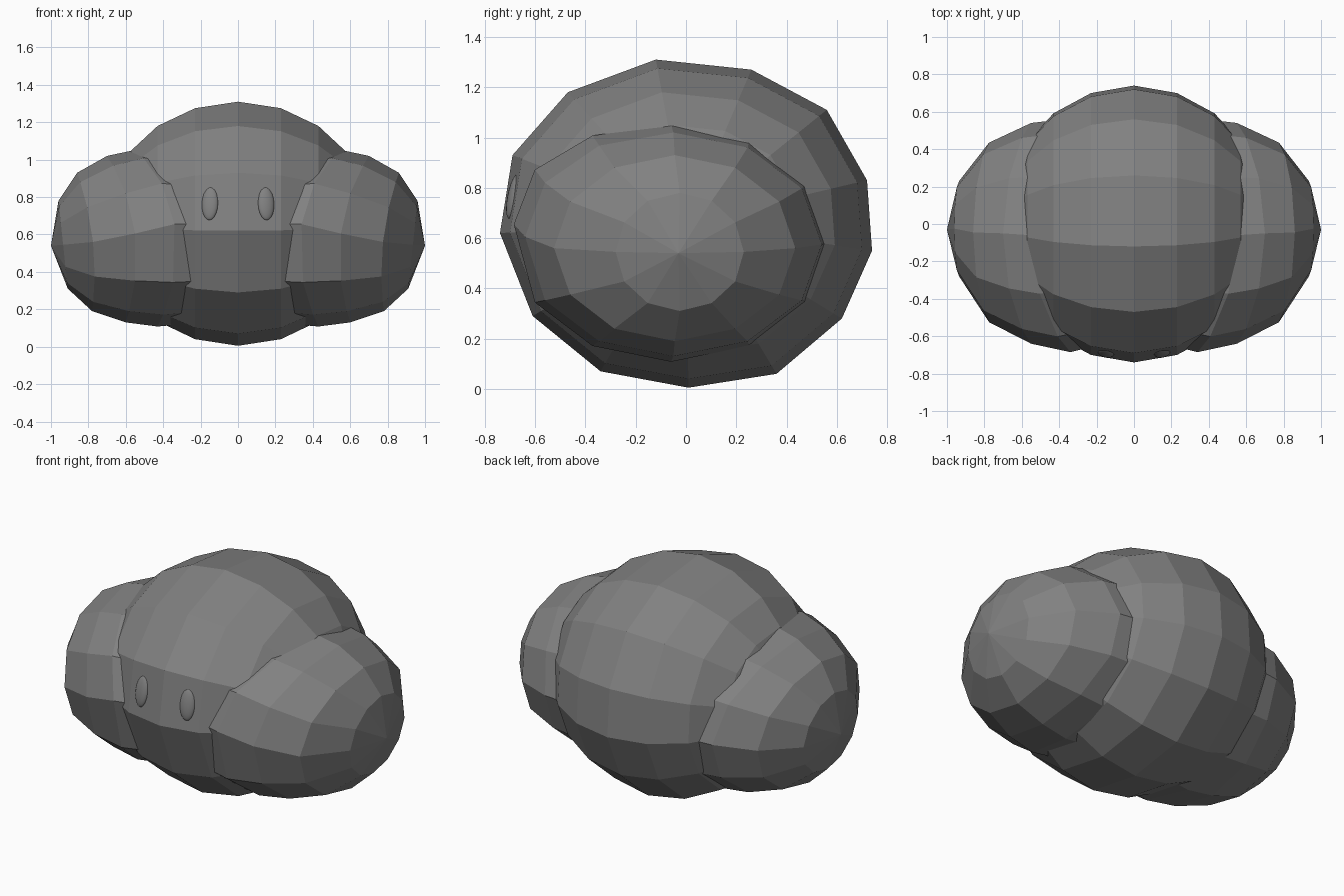
import bpy, bmesh
from math import sin, cos, tau, radians

cube = bpy.data.objects.get("Cube")
if cube:
    bpy.data.objects.remove(cube)

grey = bpy.data.materials.new("plain_grey")
grey.use_nodes = True
GREY = (0.22, 0.22, 0.22, 1)
grey.diffuse_color = GREY
grey.node_tree.nodes["Principled BSDF"].inputs["Base Color"].default_value = GREY


def finish(bm, name):
    bmesh.ops.recalc_face_normals(bm, faces=bm.faces)
    mesh = bpy.data.meshes.new(name)
    bm.to_mesh(mesh)
    bm.free()
    mesh.materials.append(grey)
    obj = bpy.data.objects.new(name, mesh)
    bpy.context.collection.objects.link(obj)
    return obj


def loft(name, rings, start, end):
    """Skin a row of closed rings, closing both ends with a fan to a point."""
    bm = bmesh.new()
    loops = [[bm.verts.new(p) for p in ring] for ring in rings]
    n = len(loops[0])
    for a, b in zip(loops, loops[1:]):
        for i in range(n):
            j = (i + 1) % n
            bm.faces.new((a[i], a[j], b[j], b[i]))
    for tip, loop in ((start, loops[0]), (end, loops[-1])):
        v = bm.verts.new(tip)
        for i in range(n):
            bm.faces.new((v, loop[i], loop[(i + 1) % n]))
    return finish(bm, name)


# Central body: side profile (y, z) shrunk towards the ends along x
profile = [(-0.12, 1.31), (-0.47, 1.18), (-0.69, 0.93), (-0.74, 0.62),
           (-0.61, 0.29), (-0.34, 0.07), (0.01, 0.005), (0.36, 0.06),
           (0.62, 0.28), (0.74, 0.55), (0.72, 0.83), (0.56, 1.11), (0.26, 1.27)]
MID = 0.66
half = [(0.23, 0.946), (0.43, 0.80), (0.57, 0.60), (0.68, 0.30)]
stations = [(-x, s) for x, s in reversed(half)] + [(0, 1)] + half
loft("body",
     [[(x, y * s, MID + (z - MID) * s) for y, z in profile] for x, s in stations],
     (-0.72, 0, MID), (0.72, 0, MID))

# Side lobes: x, tilt, bend, centre y, radius y, centre z, radius z, front lift
lobe = [(0.935, 0.025, 0.00, -0.025, 0.255, 0.545, 0.235, 0.0),
        (0.775, 0.04, 0.045, -0.045, 0.48, 0.56, 0.37, 0.0),
        (0.55, 0.05, 0.10, -0.05, 0.59, 0.575, 0.445, 0.03),
        (0.34, 0.06, 0.15, -0.06, 0.625, 0.58, 0.472, 0.075),
        (0.12, 0.04, 0.10, -0.05, 0.58, 0.58, 0.45, 0.075)]


def lobe_ring(side, x, tilt, bend, cy, ry, cz, rz, lift):
    points = []
    for i in range(12):
        s, c = sin(tau * i / 12), cos(tau * i / 12)
        raised = lift * s * s if s > 0 and c > -0.1 else 0
        points.append((side * (x + tilt * c + bend * c * c),
                       cy - ry * s, cz + rz * c + raised))
    return points


for side, label in ((1, "left"), (-1, "right")):
    loft(label + "_lobe", [lobe_ring(side, *r) for r in lobe],
         (side, -0.03, 0.54), (0, -0.03, 0.58))

    # Small smooth eye bump on the front
    bm = bmesh.new()
    bmesh.ops.create_uvsphere(bm, u_segments=16, v_segments=10, radius=1)
    eye = finish(bm, label + "_eye")
    eye.scale = (0.045, 0.022, 0.09)
    eye.location = (side * 0.15, -0.687, 0.765)
    eye.rotation_euler = (radians(-11), 0, side * radians(12))
    for face in eye.data.polygons:
        face.use_smooth = True
